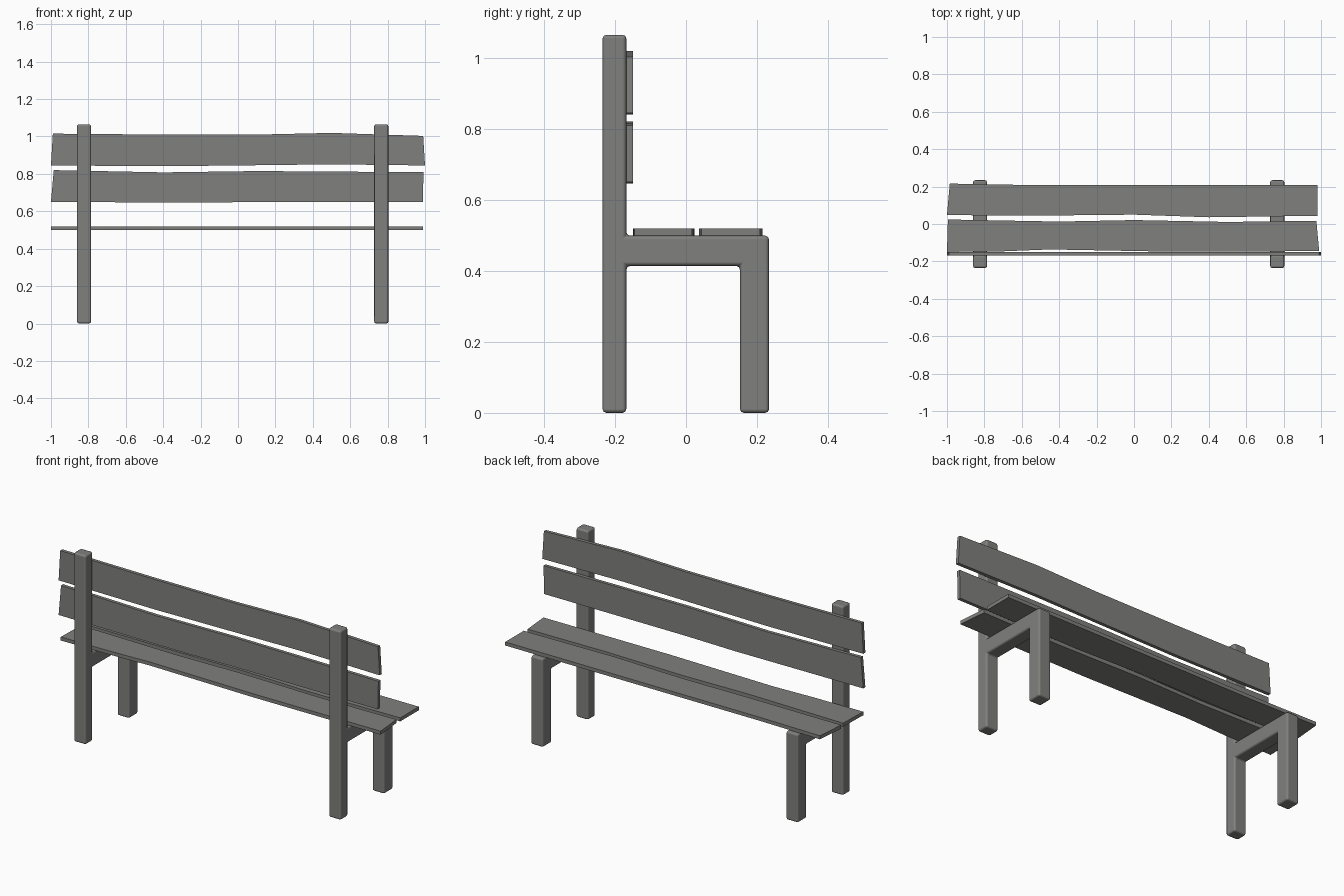
import bpy, bmesh
from mathutils import Vector

if "Cube" in bpy.data.objects:
    bpy.data.objects.remove(bpy.data.objects["Cube"])

grey = bpy.data.materials.new("weathered grey")
grey.diffuse_color = (0.215, 0.215, 0.21, 1)
grey.use_nodes = True
grey.node_tree.nodes["Principled BSDF"].inputs["Base Color"].default_value = grey.diffuse_color


def prism(name, points, offset):
    """Extrude a closed outline of 3D points along an offset vector."""
    bm = bmesh.new()
    face = bm.faces.new([bm.verts.new(p) for p in points])
    new = bmesh.ops.extrude_face_region(bm, geom=[face])["geom"]
    bmesh.ops.translate(bm, vec=Vector(offset),
                        verts=[v for v in new if isinstance(v, bmesh.types.BMVert)])
    bmesh.ops.recalc_face_normals(bm, faces=bm.faces)
    mesh = bpy.data.meshes.new(name)
    bm.to_mesh(mesh)
    bm.free()
    mesh.materials.append(grey)
    obj = bpy.data.objects.new(name, mesh)
    bpy.context.collection.objects.link(obj)
    return obj


# side frames: back post, seat bearer and front leg in one softened outline (y, z)
frame = [(-0.235, 0), (-0.168, 0), (-0.168, 0.414), (0.152, 0.414), (0.152, 0),
         (0.234, 0), (0.234, 0.499), (-0.168, 0.499), (-0.168, 1.065), (-0.235, 1.065)]
for side, x in (("left", -0.861), ("right", 0.728)):
    obj = prism(side + "_frame", [(x, y, z) for y, z in frame], (0.076, 0, 0))
    bevel = obj.modifiers.new("soft edges", 'BEVEL')
    bevel.width = 0.011
    bevel.segments = 2
    bevel.limit_method = 'ANGLE'
    for p in obj.data.polygons:
        p.use_smooth = True
    bevel.harden_normals = True

# back slats: slightly uneven boards, outline in (x, z)
back_slats = {
    "upper_back_slat": [(-1, 0.845), (-0.4, 0.841), (0, 0.845), (0.5, 0.851), (1, 0.845),
                        (0.99, 1.003), (0.5, 1.019), (0.1, 1.01), (-0.4, 1.01), (-0.99, 1.015)],
    "lower_back_slat": [(-1, 0.65), (-0.2, 0.646), (0.1, 0.65), (0.988, 0.65), (0.992, 0.809),
                        (0.1, 0.815), (-0.4, 0.808), (-0.985, 0.82)],
}
for name, pts in back_slats.items():
    prism(name, [(x, -0.168, z) for x, z in pts], (0, 0.019, 0))

# seat slats: slightly uneven boards, outline in (x, y)
seat_slats = {
    "rear_seat_slat": [(-1, -0.149), (-0.7, -0.146), (-0.45, -0.136), (0.2, -0.148), (0.99, -0.145),
                       (0.975, 0.017), (0.5, 0.011), (0, 0.021), (-0.4, 0.013), (-0.995, 0.024)],
    "front_seat_slat": [(-1, 0.047), (-0.4, 0.046), (0, 0.05), (0.4, 0.036), (0.98, 0.044),
                        (0.98, 0.209), (-0.6, 0.209), (-0.985, 0.216)],
}
for name, pts in seat_slats.items():
    prism(name, [(x, y, 0.499) for x, y in pts], (0, 0, 0.02))
